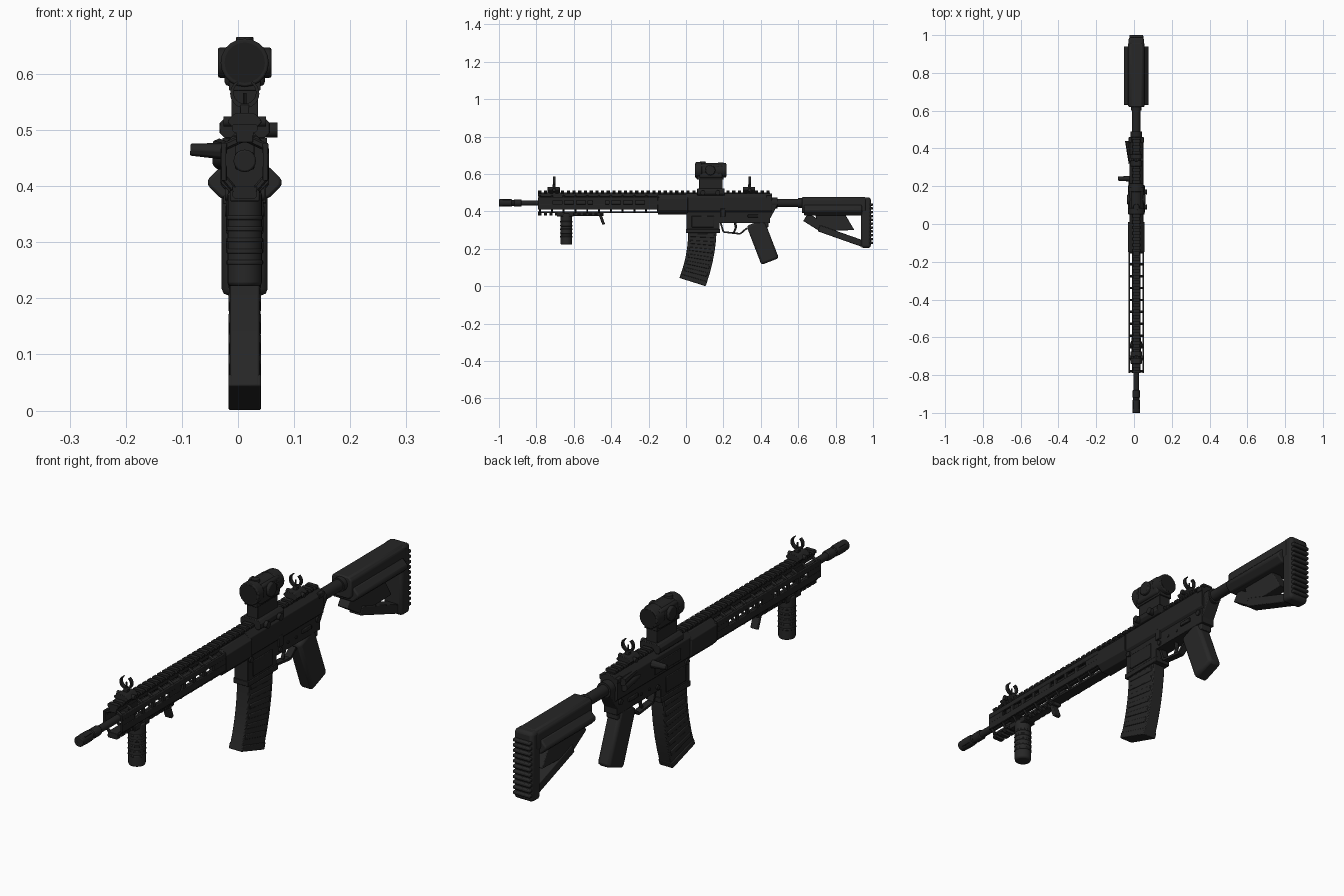
import bpy, bmesh, math
from mathutils import Vector, Matrix

if "Cube" in bpy.data.objects:
    bpy.data.objects.remove(bpy.data.objects["Cube"])

CENTRE = 0.012
BORE = 0.445
RAIL = 0.5
OPTIC = 0.62
SIDES = (-1, 1)


def material(name, value):
    mat = bpy.data.materials.new(name)
    mat.use_nodes = True
    colour = (value, value, value, 1)
    mat.diffuse_color = colour
    mat.node_tree.nodes["Principled BSDF"].inputs["Base Color"].default_value = colour
    return mat


METAL = material("black metal", 0.017)
POLYMER = material("black polymer", 0.02)
GLASS = material("dark glass", 0.012)


def finish(name, bm, mat, bevel):
    bmesh.ops.recalc_face_normals(bm, faces=bm.faces)
    bmesh.ops.translate(bm, verts=bm.verts, vec=(CENTRE, 0, 0))
    mesh = bpy.data.meshes.new(name)
    bm.to_mesh(mesh)
    bm.free()
    obj = bpy.data.objects.new(name, mesh)
    bpy.context.collection.objects.link(obj)
    mesh.materials.append(mat)
    if bevel:
        mod = obj.modifiers.new("Bevel", "BEVEL")
        mod.width, mod.segments, mod.limit_method = bevel, 2, "ANGLE"
    bpy.ops.object.select_all(action="DESELECT")
    obj.select_set(True)
    bpy.context.view_layer.objects.active = obj
    bpy.ops.object.shade_smooth_by_angle(angle=math.radians(35))


def extrude(name, points, step, mat, bevel):
    bm = bmesh.new()
    face = bm.faces.new([bm.verts.new(p) for p in points])
    made = bmesh.ops.extrude_face_region(bm, geom=[face])["geom"]
    moved = [item for item in made if isinstance(item, bmesh.types.BMVert)]
    bmesh.ops.translate(bm, vec=step, verts=moved)
    finish(name, bm, mat, bevel)


def side(name, outline, half, x=0, mat=METAL, bevel=0.003):
    """Side outline (y, z), given a thickness across x."""
    extrude(name, [(x - half, y, z) for y, z in outline], (2 * half, 0, 0), mat, bevel)


def block(name, y, z, half, x=0, mat=METAL, bevel=0.002):
    """Box from its y range, z range and half width."""
    (back, front), (low, high) = y, z
    side(name, [(back, low), (front, low), (front, high), (back, high)], half, x, mat, bevel)


def octagon(name, y, z, half, cut, mat=METAL, bevel=0.002):
    """Bar along the gun with its four long edges cut off."""
    (low, high), inner = z, half - cut
    right = [(inner, low), (half, low + cut), (half, high - cut), (inner, high)]
    ring = right + [(-x, h) for x, h in reversed(right)]
    extrude(name, [(x, y[0], h) for x, h in ring], (0, y[1] - y[0], 0), mat, bevel)


def rod(name, start, end, radius, tip=None, mat=METAL, sides=20, bevel=0):
    """Round or tapered rod between two points."""
    a, b = Vector(start), Vector(end)
    bm = bmesh.new()
    turn = (b - a).to_track_quat("Z", "Y").to_matrix().to_4x4()
    bmesh.ops.create_cone(bm, cap_ends=True, segments=sides, radius1=radius,
                          radius2=tip or radius, depth=(b - a).length,
                          matrix=Matrix.Translation((a + b) / 2) @ turn)
    finish(name, bm, mat, bevel)


def tube(name, start, end, radius, tip=None, z=BORE, **look):
    rod(name, (0, start, z), (0, end, z), radius, tip, **look)


def pin(name, y, z, inner, outer, radius, **look):
    rod(name, (inner, y, z), (outer, y, z), radius, **look)


def limb(name, start, end, width, half, mat=METAL, bevel=0.003):
    """Straight bar of even width between two points of the side view."""
    a, b = Vector(start), Vector(end)
    across = (b - a).orthogonal().normalized() * width / 2
    side(name, [a - across, b - across, b + across, a + across], half, mat=mat, bevel=bevel)


def spaced(start, pitch, count):
    return [start + pitch * i for i in range(count)]


# Barrel and muzzle
tube("barrel", -0.9, 0, 0.014)
tube("muzzle_collar", -0.92, -0.88, 0.019, bevel=0.003)
tube("muzzle_neck", -0.94, -0.91, 0.016)
tube("muzzle_device", -1, -0.93, 0.02, bevel=0.003)
tube("muzzle_bore", -1, -0.99, 0.011, mat=GLASS)
for angle in spaced(math.pi / 4, math.pi / 2, 4):
    x, z = 0.017 * math.cos(angle), BORE + 0.017 * math.sin(angle)
    rod("muzzle_slot", (x, -0.98, z), (x, -0.94, z), 0.004, mat=GLASS, sides=8)
block("gas_block", (-0.72, -0.66), (0.43, 0.48), 0.017)
tube("gas_tube", -0.7, 0, 0.006, z=0.474)

# Open handguard: long bars joined by ribs
GUARD = (-0.79, -0.15)
block("handguard_top", (-0.79, 0), (0.478, RAIL), 0.015)
block("handguard_bottom", GUARD, (0.39, 0.4), 0.022)
for s in SIDES:
    x = s * 0.037
    block("handguard_upper_bar", GUARD, (0.457, 0.477), 0.005, x)
    block("handguard_lower_bar", GUARD, (0.41, 0.437), 0.005, x)
    for y in spaced(-0.79, 0.063, 11):
        block("handguard_web", (y, y + 0.015), (0.41, 0.47), 0.004, x, bevel=0)
        rod("handguard_upper_rib", (0, y + 0.01, 0.487), (x, y + 0.01, 0.47), 0.007, sides=6)
        rod("handguard_lower_rib", (s * 0.02, y + 0.01, 0.395), (x, y + 0.01, 0.415), 0.006, sides=6)
    for y in (-0.79, -0.5, -0.22):
        block("handguard_side_plate", (y, y + 0.07), (0.41, 0.475), 0.004, x)
octagon("barrel_nut_housing", (-0.15, 0.01), (0.384, 0.49), 0.043, 0.022)

# Rail teeth along the top and under the front
block("rail_base", (-0.79, 0.45), (0.49, RAIL), 0.016, bevel=0)
for y in spaced(-0.79, 0.0305, 41):
    octagon("rail_tooth", (y, y + 0.017), (0.496, 0.511), 0.023, 0.004, bevel=0)
for y in spaced(-0.79, 0.03, 12):
    octagon("lower_rail_tooth", (y, y + 0.017), (0.378, 0.393), 0.022, 0.004, bevel=0)

# Fore grip and hand stop
GRIP = -0.64
rod("fore_grip", (0, GRIP, 0.222), (0, GRIP, 0.39), 0.031, mat=POLYMER, bevel=0.006)
for z in spaced(0.26, 0.02, 5):
    rod("fore_grip_ring", (0, GRIP, z), (0, GRIP, z + 0.008), 0.033, mat=POLYMER, bevel=0.002)
block("fore_grip_clamp", (-0.69, -0.6), (0.373, 0.394), 0.026)
block("hand_stop", (-0.6, -0.44), (0.376, 0.394), 0.015, mat=POLYMER)
limb("hand_stop_hook", (-0.46, 0.385), (-0.44, 0.33), 0.015, 0.015, POLYMER)

# Receiver
octagon("upper_receiver", (0, 0.46), (0.385, 0.495), 0.037, 0.02)
block("lower_receiver", (0.1, 0.45), (0.338, 0.42), 0.029)
limb("receiver_heel", (0.42, 0.36), (0.47, 0.45), 0.05, 0.028)
block("magazine_well", (0.002, 0.18), (0.29, 0.42), 0.029)
block("magazine_well_rim", (0, 0.183), (0.285, 0.305), 0.033)
for s in SIDES:
    inner, outer = s * 0.02, s * 0.035
    block("magazine_well_panel", (0.03, 0.15), (0.315, 0.375), 0.003, s * 0.03)
    for y in (0.02, 0.43):
        pin("takedown_pin", y, 0.385, inner, outer, 0.011)
    for y in (0.25, 0.3):
        pin("trigger_pin", y, 0.365, inner, s * 0.032, 0.006)
    pin("magazine_catch", 0.2, 0.355, inner, outer, 0.009)
    block("selector", (0.33, 0.385), (0.368, 0.383), 0.004, s * 0.034)
block("bolt_stop", (0.185, 0.21), (0.37, 0.415), 0.004, 0.034)
block("port_cover", (0.07, 0.23), (0.415, 0.458), 0.003, -0.038)

# Right-hand levers
rod("bolt_handle", (-0.03, 0.24, 0.462), (-0.097, 0.24, 0.465), 0.016, 0.011, sides=8, bevel=0.002)
rod("forward_assist", (-0.03, 0.32, BORE), (-0.042, 0.43, BORE), 0.01, 0.016)
rod("charging_latch", (-0.025, 0.3, 0.47), (-0.045, 0.44, 0.47), 0.006, 0.015, sides=8)
block("charging_handle", (0.43, 0.46), (0.468, 0.486), 0.04)

# Trigger and its guard
guard = [(0.185, 0.34), (0.2, 0.29), (0.29, 0.28), (0.325, 0.31)]
for a, b in zip(guard, guard[1:]):
    limb("trigger_guard", a, b, 0.009, 0.013, bevel=0)
limb("trigger_blade", (0.262, 0.34), (0.268, 0.31), 0.013, 0.006)
limb("trigger_tip", (0.268, 0.315), (0.256, 0.288), 0.01, 0.006)

# Pistol grip
limb("pistol_grip", (0.37, 0.34), (0.45, 0.132), 0.1, 0.028, POLYMER, 0.012)
limb("grip_tang", (0.38, 0.33), (0.44, 0.33), 0.03, 0.024, POLYMER)


# Curved magazine: its edges follow a parabola and tilt as they go down
def magazine_edge(t, s):
    return (0.088 - 0.053 * t * t + s * (0.076 - 0.006 * t), 0.31 - t * (0.288 + s * 0.022))


def magazine_band(name, top, bottom, reach, half):
    steps = [top + (bottom - top) * i / 5 for i in range(6)]
    front = [magazine_edge(t, -reach) for t in steps]
    back = [magazine_edge(t, reach) for t in reversed(steps)]
    side(name, front + back, half, mat=POLYMER)


magazine_band("magazine", 0, 1, 1, 0.026)
magazine_band("magazine_base", 0.92, 1, 1, 0.029)
for t in spaced(0.1, 0.135, 6):
    magazine_band("magazine_rib", t, t + 0.07, 0.85, 0.029)

# Buffer tube and stock
tube("castle_nut", 0.45, 0.49, 0.03)
tube("buffer_tube", 0.45, 0.65, 0.022)
tube("stock_collar", 0.6, 0.65, 0.027)
octagon("stock_top", (0.62, 0.96), (0.39, 0.476), 0.043, 0.012, POLYMER, 0.005)
octagon("stock_cheeks", (0.63, 0.94), (0.378, 0.435), 0.066, 0.023, POLYMER, 0.01)
limb("stock_lever", (0.64, 0.37), (0.72, 0.32), 0.05, 0.022, POLYMER)
side("stock_web", [(0.69, 0.385), (0.85, 0.385), (0.9, 0.3), (0.72, 0.295)], 0.022, mat=POLYMER)
limb("stock_strut", (0.71, 0.31), (0.96, 0.222), 0.035, 0.025, POLYMER)
block("butt_plate", (0.935, 0.988), (0.205, 0.475), 0.041, mat=POLYMER, bevel=0.012)
for z in spaced(0.225, 0.0205, 11):
    block("butt_pad_ridge", (0.97, 1), (z, z + 0.013), 0.037, mat=POLYMER, bevel=0.004)

# Raised sights with rings open at the top
for place, y in (("front_sight", -0.705), ("rear_sight", 0.34)):
    octagon(place + "_base", (y - 0.035, y + 0.03), (RAIL, 0.53), 0.03, 0.013)
    block(place + "_post", (y - 0.008, y + 0.008), (0.52, 0.545), 0.008)
    arc = [math.radians(a) for a in spaced(122, 14.8, 21)]
    ring = [(0.026 * math.cos(a), 0.565 + 0.026 * math.sin(a)) for a in arc]
    ring += [(0.02 * math.cos(a), 0.567 + 0.02 * math.sin(a)) for a in reversed(arc)]
    extrude(place + "_ring", [(x, y - 0.007, z) for x, z in ring], (0, 0.014, 0), METAL, 0)
    rod(place + "_pin", (0, y, 0.54), (0, y, 0.566), 0.003, sides=8)
    pin(place + "_knob", y, 0.515, -0.038, 0.038, 0.009)

# Optic on a riser
octagon("optic_clamp", (0.06, 0.205), (0.485, 0.522), 0.045, 0.01)
block("optic_riser", (0.07, 0.195), (0.515, 0.59), 0.024)
block("optic_shelf", (0.06, 0.2), (0.57, 0.59), 0.028)
for y in (0.09, 0.17):
    pin("clamp_knob", y, RAIL, 0.03, 0.058, 0.013)
tube("optic_tube", 0.06, 0.21, 0.039, z=OPTIC)
tube("optic_front_hood", 0.05, 0.085, 0.043, z=OPTIC, bevel=0.003)
tube("optic_rear_hood", 0.17, 0.215, 0.042, 0.039, z=OPTIC, bevel=0.003)
block("optic_body", (0.07, 0.195), (0.578, 0.65), 0.036, bevel=0.008)
tube("optic_front_lens", 0.049, 0.055, 0.036, z=OPTIC, mat=GLASS)
tube("optic_rear_lens", 0.21, 0.216, 0.034, z=OPTIC, mat=GLASS)
for s in SIDES:
    pin("optic_side_knob", 0.13, OPTIC, s * 0.03, s * 0.048, 0.027, bevel=0.004)
rod("optic_top_cap", (0, 0.09, 0.645), (0, 0.09, 0.666), 0.018, 0.015)
